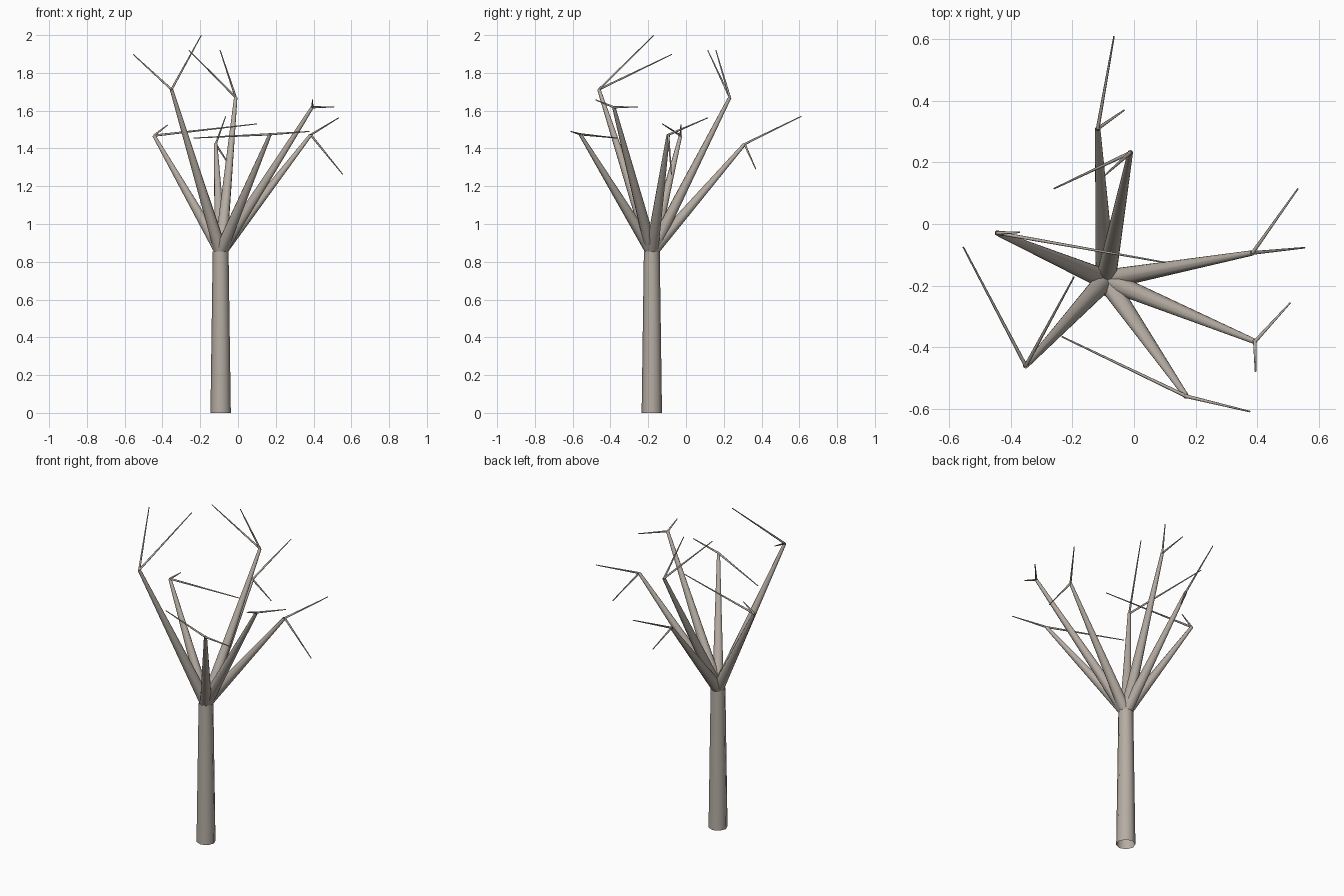
import bpy, bmesh
from mathutils import Vector

if "Cube" in bpy.data.objects:
    bpy.data.objects.remove(bpy.data.objects["Cube"])

# Grey-brown bark
bark = bpy.data.materials.new("bark")
bark.diffuse_color = (0.47, 0.42, 0.37, 1)
bark.use_nodes = True
bark.node_tree.nodes["Principled BSDF"].inputs["Base Color"].default_value = bark.diffuse_color


def tapered(name, sections, sides=10):
    """Straight tapered open tubes: each section is (start, end, start radius, end radius)."""
    bm = bmesh.new()
    for a, b, r1, r2 in sections:
        a, b = Vector(a), Vector(b)
        d = b - a
        mat = d.to_track_quat('Z', 'Y').to_matrix().to_4x4()
        mat.translation = (a + b) / 2
        bmesh.ops.create_cone(bm, cap_ends=False, segments=sides, radius1=r1,
                              radius2=r2, depth=d.length, matrix=mat)
    me = bpy.data.meshes.new(name)
    bm.to_mesh(me)
    bm.free()
    me.materials.append(bark)
    ob = bpy.data.objects.new(name, me)
    bpy.context.collection.objects.link(ob)
    for p in me.polygons:
        p.use_smooth = True
    return ob


# Trunk
foot = (-0.092, -0.181, 0)
fork = (-0.092, -0.181, 0.855)
tapered("trunk", [(foot, fork, 0.054, 0.042)], 8)

# Each branch: its tip, then the tips of its two twigs
limbs = [
    ((-0.118, 0.31, 1.423), (-0.065, 0.61, 1.57), (-0.032, 0.37, 1.29)),
    ((-0.012, 0.232, 1.67), (-0.26, 0.115, 1.92), (-0.095, 0.158, 1.92)),
    ((0.385, -0.094, 1.472), (0.533, 0.115, 1.562), (0.555, -0.077, 1.262)),
    ((0.393, -0.382, 1.618), (0.508, -0.256, 1.62), (0.395, -0.48, 1.658)),
    ((0.17, -0.56, 1.475), (-0.235, -0.366, 1.455), (0.378, -0.61, 1.49)),
    ((-0.352, -0.461, 1.712), (-0.555, -0.075, 1.898), (-0.195, -0.172, 1.998)),
    ((-0.445, -0.029, 1.468), (0.1, -0.125, 1.53), (-0.372, -0.027, 1.525)),
]

# Branches and twigs
for i, (tip, *twigs) in enumerate(limbs, 1):
    tapered(f"branch_{i}", [(fork, tip, 0.034, 0.009)])
    tapered(f"twigs_{i}", [(tip, t, 0.006, 0.0025) for t in twigs], 8)
